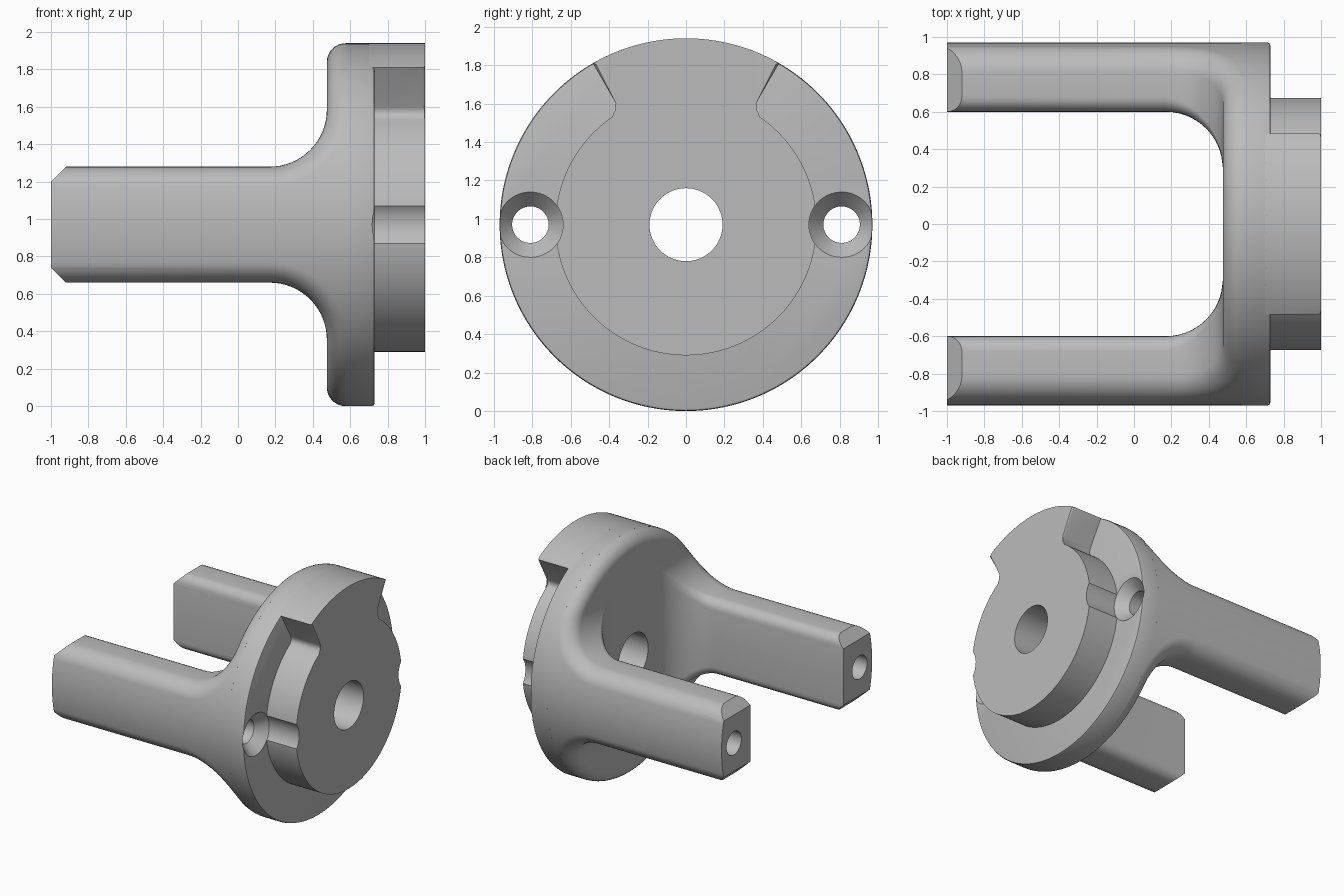
import bpy, bmesh
from math import sin, cos, pi, sqrt, asin, radians

cube = bpy.data.objects.get("Cube")
if cube:
    bpy.data.objects.remove(cube)

R, CZ = 0.97, 0.97           # flange radius and axis height
BACK, FACE, FRONT = 0.475, 0.73, 1.0
HALF, INNER = 0.31, 0.60     # arm half height and inner wall
ARC, X0 = 0.305, 0.17        # blend radius and where it starts
RIM, SOFT = 0.10, 0.08       # outer and inner edge rounding
N = 64                       # steps round half the flange
BOLT = 0.81

grey = bpy.data.materials.new("machined grey")
grey.use_nodes = True
colour = (0.5, 0.5, 0.5, 1)
grey.diffuse_color = colour
grey.node_tree.nodes["Principled BSDF"].inputs["Base Color"].default_value = colour


def make(name, bm):
    bmesh.ops.recalc_face_normals(bm, faces=bm.faces[:])
    bmesh.ops.translate(bm, verts=bm.verts[:], vec=(0, 0, CZ))
    mesh = bpy.data.meshes.new(name)
    bm.to_mesh(mesh)
    bm.free()
    mesh.materials.append(grey)
    ob = bpy.data.objects.new(name, mesh)
    bpy.context.collection.objects.link(ob)
    return ob


def bridge(bm, a, b, closed=True):
    n = len(a)
    for i in range(n if closed else n - 1):
        j = (i + 1) % n
        bm.faces.new((a[i], a[j], b[j], b[i]))


def lathe(bm, profile, y=0, n=64):
    rings = [[bm.verts.new((x, y + r * cos(2 * pi * i / n), r * sin(2 * pi * i / n)))
              for i in range(n)] for x, r in profile]
    for a, b in zip(rings, rings[1:]):
        bridge(bm, a, b)
    bm.faces.new(rings[0])
    bm.faces.new(rings[-1])


def prism(bm, outline, y):
    ends = [[bm.verts.new((px, s * y, pz)) for px, pz in outline] for s in (-1, 1)]
    bridge(bm, *ends)
    for e in ends:
        bm.faces.new(e)


def wall(x):
    """Inner wall of an arm, curving in towards the flange."""
    dx = min(max(x - X0, 0), ARC)
    return INNER - ARC + sqrt(ARC * ARC - dx * dx)


def section(x, z, nx, nz, s, soft):
    """Half of the ring at one station: inner edge, top, outer edge."""
    pts = []
    for k in range(7):                       # inner rounded edge
        a = pi / 2 * k / 6
        d, e = soft * (1 - sin(a)), soft * (1 - cos(a))
        px, pz = x + nx * d, z + nz * d
        if s is None:
            pts.append((px, wall(px) + e, pz))
        else:
            pts.append((BACK, (INNER - ARC) * (1 - s), z + s * (R - RIM - z)))
    for k in range(9):                       # outer rounded edge
        a = pi / 2 * k / 8
        r, d = R - RIM + RIM * sin(a), RIM * (1 - cos(a))
        px, pz = x + nx * d, z + nz * d
        if s is not None:
            pz = z + s * (r - z)
        pts.append((px, sqrt(max(r * r - pz * pz, 0)), pz))
    return pts


# Stations along the arm, round the blend and out to the flange rim
stations = [(-1, HALF, 0, -1, None, SOFT)]
for i in range(17):
    a = pi / 2 * i / 16
    stations.append((X0 + ARC * sin(a), HALF + ARC * (1 - cos(a)),
                     sin(a), -cos(a), None, SOFT * (1 - i / 16)))
for i in range(1, 17):
    stations.append((BACK, HALF + ARC, 1, 0, sin(pi / 2 * i / 16), 0))

# Forked body: one half lofted, then mirrored
bm = bmesh.new()
rings = []
for st in stations:
    top = section(*st)
    x, y, z = top[-1]
    t = asin(min(z / R, 1))
    side = [(x, R * cos(t - 2 * t * i / N), R * sin(t - 2 * t * i / N)) for i in range(1, N)]
    low = [(px, py, -pz) for px, py, pz in reversed(top)]
    rings.append([bm.verts.new(p) for p in top + side + low])
for a, b in zip(rings, rings[1:]):
    bridge(bm, a, b)
bm.faces.new(rings[0])

# Flange side wall and front face
prev = rings[-1][len(top) - 1:len(top) + N]
for r, x in ((R, FACE - 0.015), (R - 0.004, FACE - 0.004), (R - 0.015, FACE)):
    ring = [bm.verts.new((x, v.co.y * r / R, v.co.z * r / R)) for v in prev]
    bridge(bm, prev, ring, closed=False)
    prev = [v for v in ring]
    for v in prev:                           # keep full-size directions
        k = r / sqrt(v.co.y ** 2 + v.co.z ** 2)
        v.co.y, v.co.z = v.co.y * k, v.co.z * k
bm.faces.new(prev)
bmesh.ops.remove_doubles(bm, verts=bm.verts[:], dist=1e-5)
copy = bmesh.ops.duplicate(bm, geom=bm.verts[:] + bm.edges[:] + bm.faces[:])
for v in copy["geom"]:
    if isinstance(v, bmesh.types.BMVert):
        v.co.y = -v.co.y
bmesh.ops.remove_doubles(bm, verts=bm.verts[:], dist=1e-5)
body = make("forked_flange", bm)

# Raised boss with a wedge reaching the rim at the top
BOSS, FIL = 0.68, 0.05
side = [(R * sin(radians(30 * i / 16)), R * cos(radians(30 * i / 16))) for i in range(17)]
c30 = radians(30)
p0 = ((BOSS + FIL) * sin(c30), (BOSS + FIL) * cos(c30))
p1 = (BOSS * sin(c30), BOSS * cos(c30))
p2 = (BOSS * sin(c30 + FIL / BOSS), BOSS * cos(c30 + FIL / BOSS))
for i in range(7):
    t = i / 6
    side.append(tuple((1 - t) ** 2 * a + 2 * t * (1 - t) * b + t * t * c
                      for a, b, c in zip(p0, p1, p2)))
start = c30 + FIL / BOSS
for i in range(1, 61):
    a = start + (pi - start) * i / 60
    side.append((BOSS * sin(a), BOSS * cos(a)))
outline = side + [(-y, z) for y, z in reversed(side[1:-1])]
bm = bmesh.new()
back = [bm.verts.new((FACE - 0.03, y, z)) for y, z in outline]
front = [bm.verts.new((FRONT, y, z)) for y, z in outline]
bridge(bm, back, front)
bm.faces.new(back)
cap = bm.faces.new(front)
bmesh.ops.bevel(bm, geom=list(cap.edges), offset=0.012, segments=2,
                profile=0.5, affect='EDGES')
boss = make("front_boss", bm)

# Cutter: centre bore, countersunk bolt holes and arm end chamfers
bm = bmesh.new()
lathe(bm, [(0.2, 0.19), (1.2, 0.19)])
for s in (-1, 1):
    lathe(bm, [(-1.2, 0.095), (FACE - 0.085, 0.095), (FACE, 0.17), (1.2, 0.17)], s * BOLT)
    prism(bm, [(-1.1, s * 0.13), (-0.8, s * 0.43), (-1.1, s * 0.43)], 1.2)
cutter = make("hole_cutter", bm)
cutter.hide_render = True

for ob in (body, boss):
    mod = ob.modifiers.new("holes", 'BOOLEAN')
    mod.operation = 'DIFFERENCE'
    mod.solver = 'EXACT'
    mod.object = cutter
    bpy.ops.object.select_all(action='DESELECT')
    ob.select_set(True)
    bpy.context.view_layer.objects.active = ob
    bpy.ops.object.modifier_apply(modifier=mod.name)
    bpy.ops.object.shade_smooth_by_angle(angle=radians(30))
bpy.data.objects.remove(cutter)
